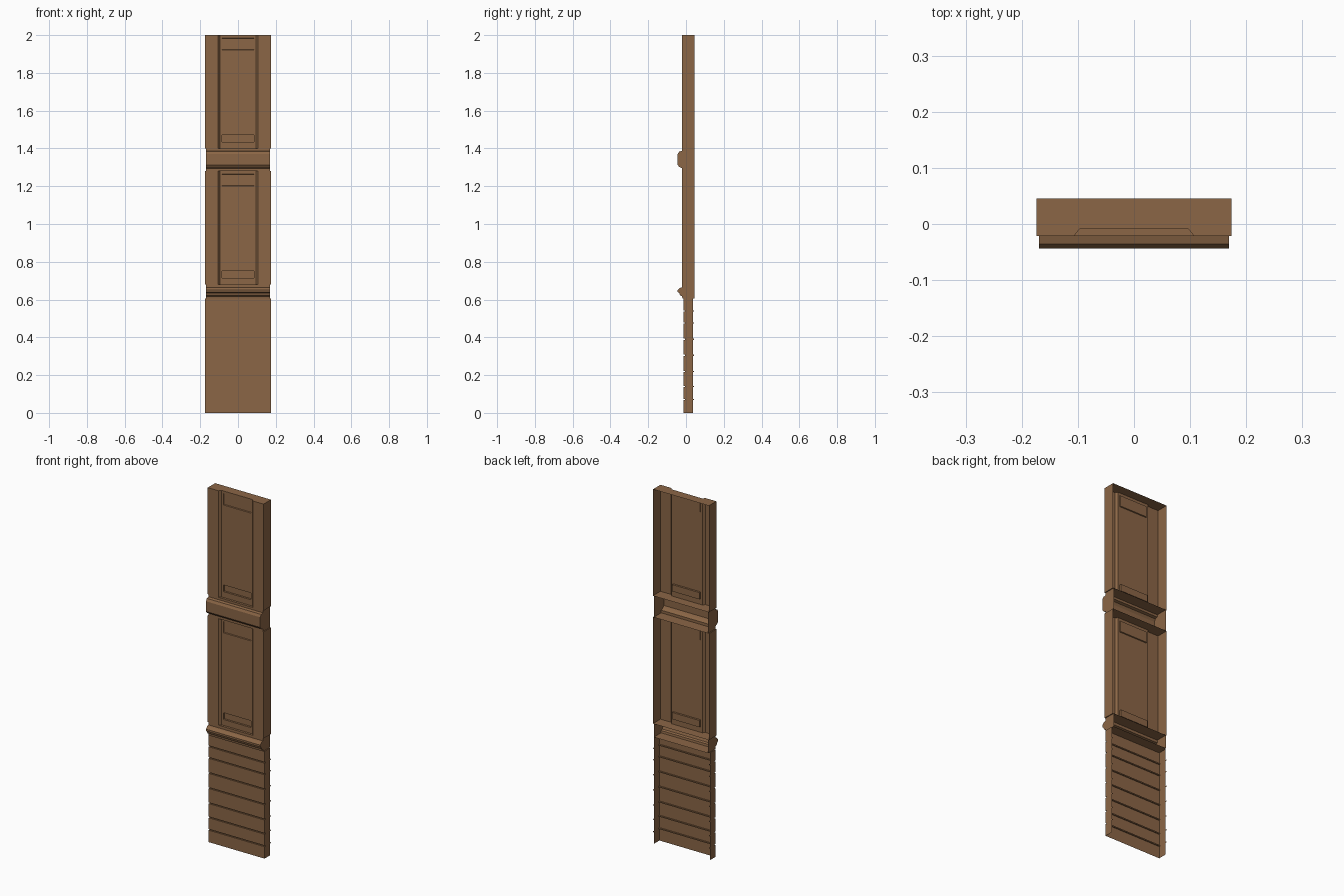
import bpy
import bmesh

cube = bpy.data.objects.get("Cube")
if cube:
    bpy.data.objects.remove(cube, do_unlink=True)

COLOUR = (0.258, 0.133, 0.061, 1)
wood = bpy.data.materials.new("brown wood")
wood.use_nodes = True
wood.diffuse_color = COLOUR
wood.node_tree.nodes["Principled BSDF"].inputs["Base Color"].default_value = COLOUR

HALF = 0.174
BACK = 0.045


def finish(name, bm):
    mesh = bpy.data.meshes.new(name)
    bm.to_mesh(mesh)
    bm.free()
    mesh.materials.append(wood)
    obj = bpy.data.objects.new(name, mesh)
    bpy.context.collection.objects.link(obj)
    return obj


def loft(bm, rows, close_first=False, close_last=False):
    """Skin a list of open sections; return the faces as a grid."""
    verts = [[bm.verts.new(p) for p in row] for row in rows]
    grid = []
    for low, high in zip(verts, verts[1:]):
        grid.append([bm.faces.new((low[i], low[i + 1], high[i + 1], high[i]))
                     for i in range(len(low) - 1)])
    if close_first:
        bm.faces.new(verts[0][::-1])
    if close_last:
        bm.faces.new(verts[-1])
    return grid


def mirrored(half):
    """Complete a left-hand section across x = 0."""
    return half + [(-x, y) for x, y in reversed(half)]


def panel(name, bottom, top):
    # hollow section with a sunken centre, open at the back
    section = mirrored([(-HALF, BACK), (-HALF, -0.021), (-0.107, -0.021),
                        (-0.096, -0.008), (-0.086, -0.008)])
    levels = [bottom, bottom + 0.033, bottom + 0.071, top - 0.079, top - 0.015, top]
    bm = bmesh.new()
    grid = loft(bm, [[(x, y, z) for x, y in section] for z in levels], True, True)
    # finger slot below, shallow label recess above
    middle = len(section) // 2 - 1
    for row, depth in ((1, 0.011), (3, 0.005)):
        face = grid[row][middle]
        bmesh.ops.inset_individual(bm, faces=[face], thickness=0.003)
        for v in face.verts:
            v.co.y += depth
    return finish(name, bm)


def moulding(name, profile):
    # profile runs from the lower back edge round the front to the upper back edge
    bm = bmesh.new()
    loft(bm, [[(x, y, z) for y, z in profile] for x in (0.169, -0.169)], True, True)
    bmesh.ops.recalc_face_normals(bm, faces=bm.faces[:])
    return finish(name, bm)


def plank_wall(name, top, seams):
    # channel section whose seams are pushed back a little
    section = mirrored([(-HALF, 0.037), (-HALF, -0.012)])
    levels = [(0, 0)]
    for z in seams:
        levels += [(z - 0.003, 0), (z - 0.003, 0.006), (z + 0.003, 0.006), (z + 0.003, 0)]
    levels.append((top, 0))
    bm = bmesh.new()
    loft(bm, [[(x, y + dy, z) for x, y in section] for z, dy in levels], False, True)
    return finish(name, bm)


panel("upper_panel", 1.40, 2.0)
panel("middle_panel", 0.68, 1.28)
plank_wall("lower_plank_wall", 0.605, [0.07, 0.14, 0.22, 0.305, 0.39, 0.475, 0.54])

moulding("upper_moulding", [
    (BACK, 1.28), (-0.021, 1.28), (-0.021, 1.295), (-0.036, 1.302), (-0.044, 1.313),
    (-0.044, 1.37), (-0.036, 1.383), (-0.021, 1.387), (-0.021, 1.40), (BACK, 1.40)])
moulding("lower_moulding", [
    (BACK, 0.605), (-0.019, 0.605), (-0.021, 0.617), (-0.031, 0.622), (-0.036, 0.635),
    (-0.044, 0.639), (-0.044, 0.65), (-0.032, 0.662), (-0.021, 0.665), (-0.021, 0.68),
    (BACK, 0.68)])
